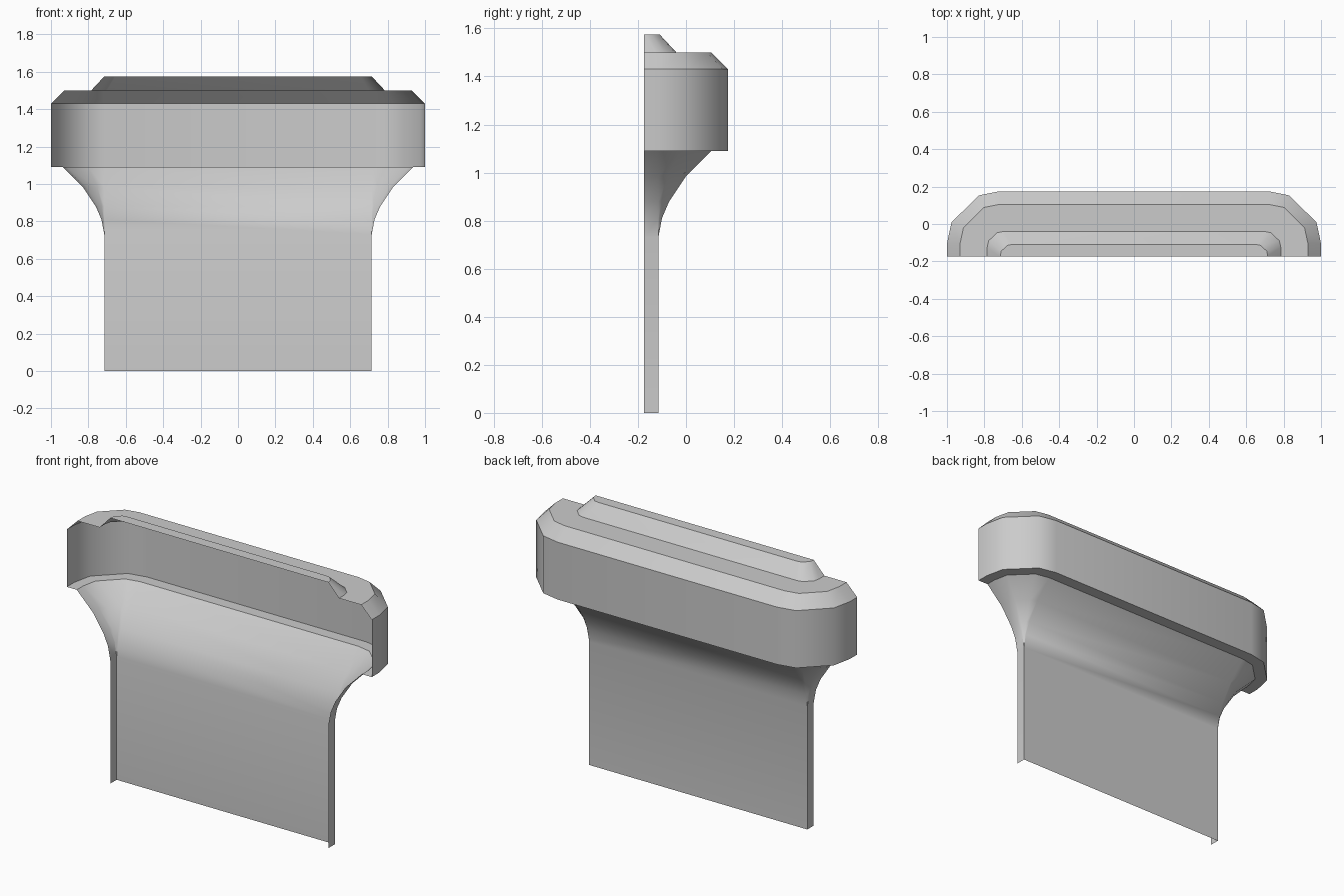
import bpy, bmesh, math
from mathutils import Vector

cube = bpy.data.objects.get("Cube")
if cube:
    bpy.data.objects.remove(cube, do_unlink=True)

stone = bpy.data.materials.new("plain_grey")
stone.use_nodes = True
GREY = (0.6, 0.6, 0.6, 1)
stone.diffuse_color = GREY
stone.node_tree.nodes["Principled BSDF"].inputs["Base Color"].default_value = GREY

FRONT_Y = -0.175
ANGLES = [math.radians(a) for a in (0, 24, 67, 90)]


def ring(cx, cy, r, z, roundness=1.0):
    """Open outline with two back corners; roundness blends chamfer to arc."""
    half = [Vector((cx + r, FRONT_Y, z))]
    for a in ANGLES:
        f = a / ANGLES[-1]
        arc = Vector((math.cos(a), math.sin(a), 0))
        chord = Vector((1 - f, f, 0))
        half.append(Vector((cx, cy, z)) + r * chord.lerp(arc, roundness))
    return half + [Vector((-p.x, p.y, p.z)) for p in reversed(half)]


def loft(name, rings, cap=False):
    """Skin a stack of open outlines, leaving the front open."""
    bm = bmesh.new()
    rows = [[bm.verts.new(p) for p in r] for r in rings]
    for low, high in zip(rows, rows[1:]):
        for i in range(len(low) - 1):
            bm.faces.new((low[i], low[i + 1], high[i + 1], high[i]))
    if cap:
        bm.faces.new(rows[-1])
    bmesh.ops.remove_doubles(bm, verts=bm.verts, dist=0.0001)
    mesh = bpy.data.meshes.new(name)
    bm.to_mesh(mesh)
    bm.free()
    mesh.materials.append(stone)
    obj = bpy.data.objects.new(name, mesh)
    bpy.context.collection.objects.link(obj)
    bpy.ops.object.select_all(action='DESELECT')
    obj.select_set(True)
    bpy.context.view_layer.objects.active = obj
    bpy.ops.object.shade_smooth_by_angle(angle=math.radians(40))
    return obj


# Square shaft flaring outward under the cap
FLARE = [(0, 0.73), (0.015, 0.81), (0.045, 0.88), (0.115, 0.985), (0.22, 1.09)]
shaft = [ring(0.715, -0.115, 0, 0)]
for out, z in FLARE:
    shaft.append(ring(0.715, -0.115, out, z, ((z - 0.73) / 0.36) ** 2))
loft("flared_shaft", shaft)

# Cap band: underside ledge, upright wall, chamfer and top shelf
step_base = ring(0.70, -0.125, 0.085, 1.5)
loft("cap_band", [
    shaft[-1],
    ring(0.72, -0.105, 0.28, 1.09),
    ring(0.72, -0.105, 0.28, 1.43),
    ring(0.72, -0.105, 0.21, 1.5),
    step_base,
])

# Raised step with sloping sides
loft("top_step", [step_base, ring(0.655, -0.17, 0.06, 1.575)], cap=True)
